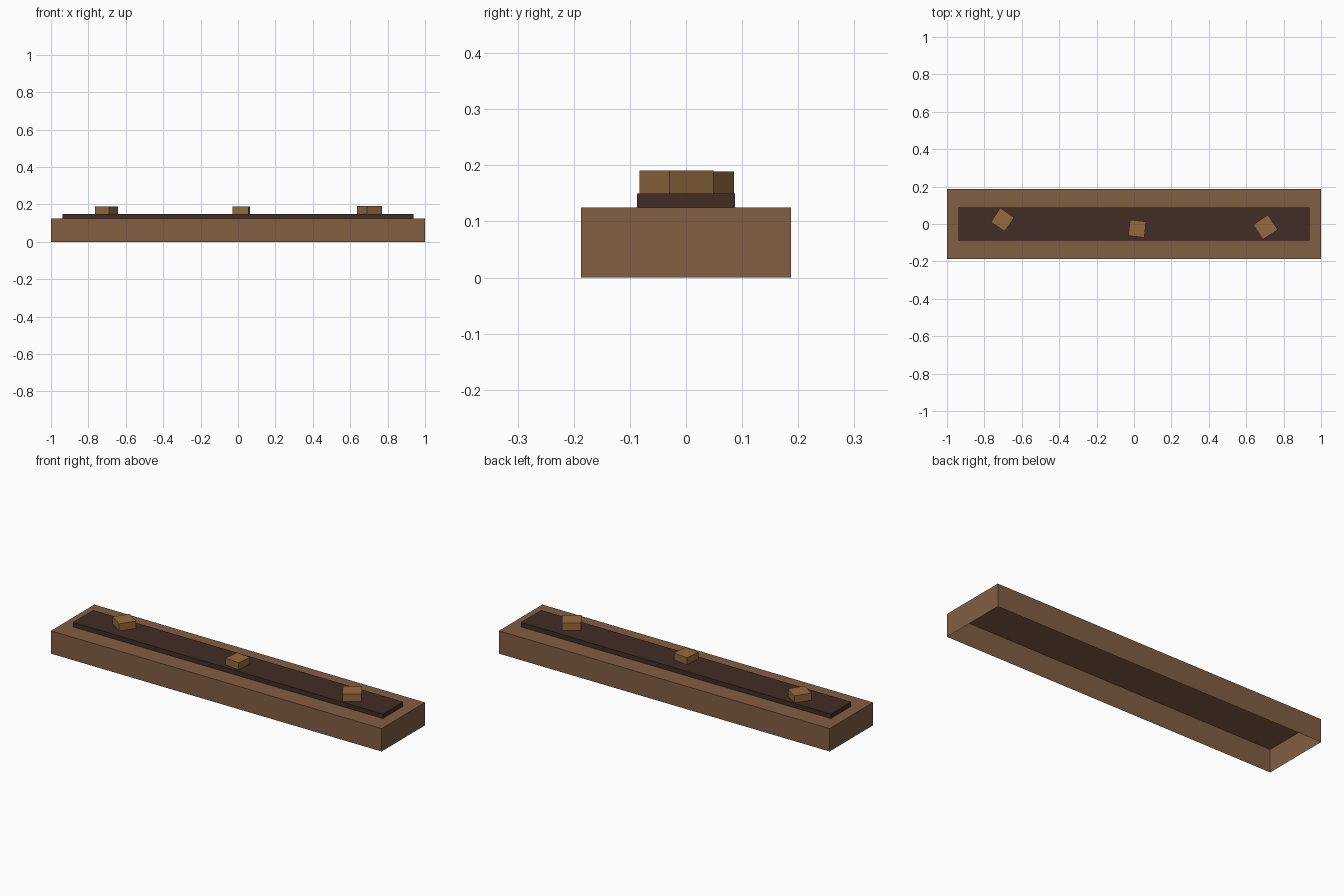
import bpy
import bmesh
from math import radians
from mathutils import Matrix

default = bpy.data.objects.get("Cube")
if default:
    bpy.data.objects.remove(default, do_unlink=True)


def srgb(hex_code):
    """Turn an sRGB hex string into linear RGBA."""
    parts = [int(hex_code[i:i + 2], 16) / 255 for i in (0, 2, 4)]
    return [c / 12.92 if c < 0.04045 else ((c + 0.055) / 1.055) ** 2.4 for c in parts] + [1]


def material(name, hex_code):
    mat = bpy.data.materials.new(name)
    mat.use_nodes = True
    color = srgb(hex_code)
    mat.diffuse_color = color
    bsdf = mat.node_tree.nodes["Principled BSDF"]
    bsdf.inputs["Base Color"].default_value = color
    bsdf.inputs["Roughness"].default_value = 0.9
    return mat


def open_box(name, size, bottom, mat, center=(0, 0), turn=0):
    """Flat-shaded box without an underside, standing at the given height."""
    bm = bmesh.new()
    bmesh.ops.create_cube(bm, size=1)
    underside = [f for f in bm.faces if f.normal.z < -0.5]
    bmesh.ops.delete(bm, geom=underside, context='FACES_ONLY')
    bmesh.ops.transform(bm, matrix=Matrix.Diagonal((*size, 1)), verts=bm.verts)
    mesh = bpy.data.meshes.new(name)
    bm.to_mesh(mesh)
    bm.free()
    mesh.materials.append(mat)
    obj = bpy.data.objects.new(name, mesh)
    obj.location = (*center, bottom + size[2] / 2)
    obj.rotation_euler.z = radians(turn)
    bpy.context.collection.objects.link(obj)
    return obj


wood = material("brown wood", "825E43")
soil = material("dark soil", "422D25")
clod = material("light brown clod", "966B40")

# Hollow trough and the raised bed of soil on it
open_box("trough", (2, 0.375, 0.125), 0, wood)
open_box("soil_bed", (1.875, 0.175, 0.025), 0.125, soil)

# Clods scattered along the bed: name, centre, width, height, turn
clods = [
    ("right_clod", (-0.703, 0.023), 0.09, 0.039, -34),
    ("middle_clod", (0.017, -0.025), 0.086, 0.038, -6.5),
    ("left_clod", (0.703, -0.017), 0.095, 0.041, 34),
]
for name, center, width, height, turn in clods:
    open_box(name, (width, width, height), 0.15, clod, center, turn)
